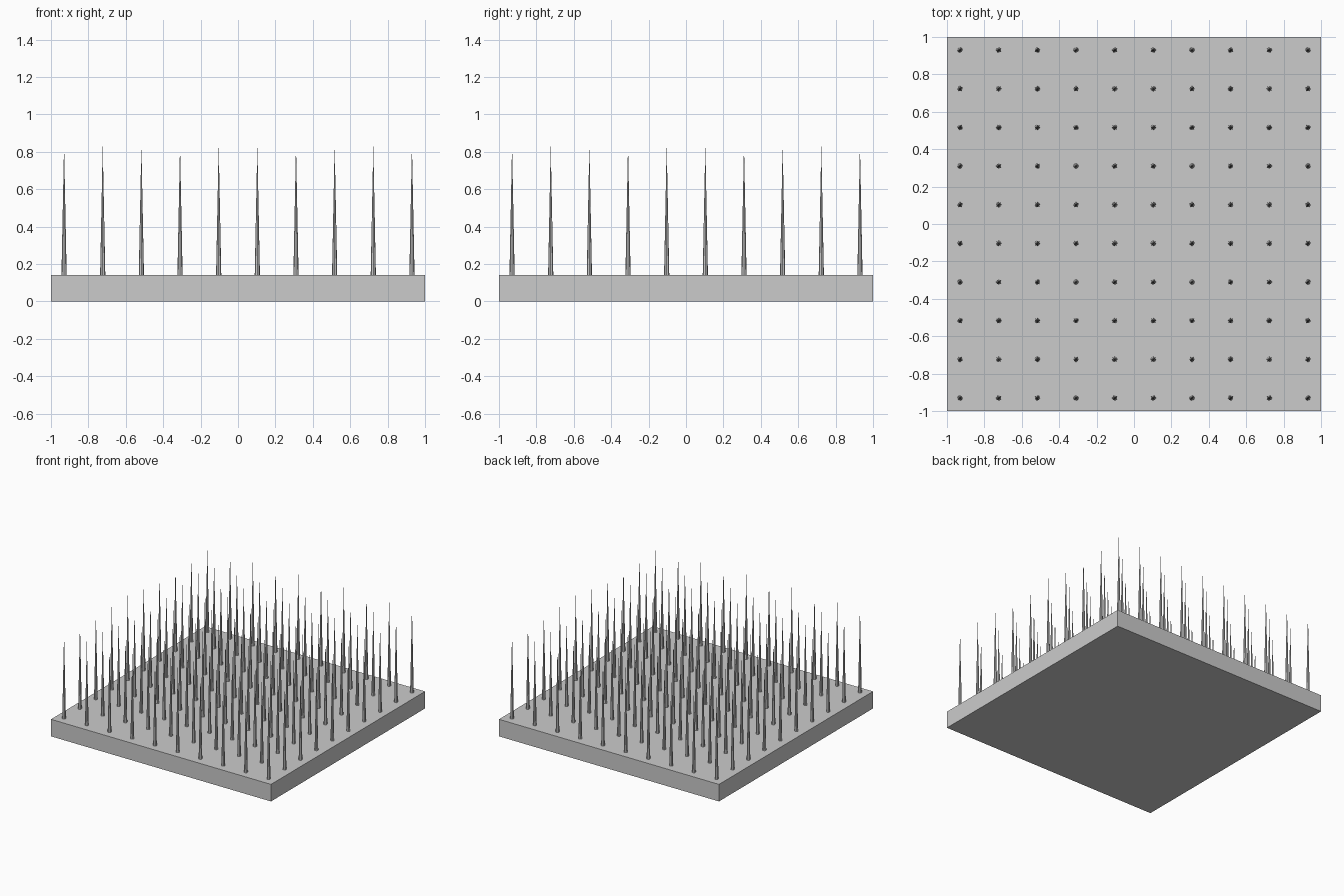
import bpy
import bmesh
from mathutils import Matrix

cube = bpy.data.objects.get("Cube")
if cube:
    bpy.data.objects.remove(cube, do_unlink=True)

# Single plain grey
grey = bpy.data.materials.new("grey")
grey.use_nodes = True
color = (0.6, 0.6, 0.6, 1)
grey.diffuse_color = color
grey.node_tree.nodes["Principled BSDF"].inputs["Base Color"].default_value = color

PLATE = 0.14      # plate thickness
TIP = 0.84        # height of the spike tips
RADIUS = 0.014    # spike base radius
COUNT = 10        # spikes per side
EDGE = 0.93       # outermost spike position
SIDES = 8


def add_object(name, bm):
    mesh = bpy.data.meshes.new(name)
    bm.to_mesh(mesh)
    bm.free()
    mesh.materials.append(grey)
    obj = bpy.data.objects.new(name, mesh)
    bpy.context.collection.objects.link(obj)
    return obj


# Square base plate
bm = bmesh.new()
bmesh.ops.create_cube(bm, size=1, matrix=Matrix.Translation((0, 0, PLATE / 2))
                      @ Matrix.Diagonal((2, 2, PLATE, 1)))
add_object("base_plate", bm)

# Grid of slender spikes
bm = bmesh.new()
step = 2 * EDGE / (COUNT - 1)
for i in range(COUNT):
    for j in range(COUNT):
        spot = (-EDGE + i * step, -EDGE + j * step, (PLATE + TIP) / 2)
        bmesh.ops.create_cone(bm, segments=SIDES, radius1=RADIUS, radius2=0,
                              depth=TIP - PLATE, cap_ends=True,
                              matrix=Matrix.Translation(spot))
add_object("spikes", bm)
